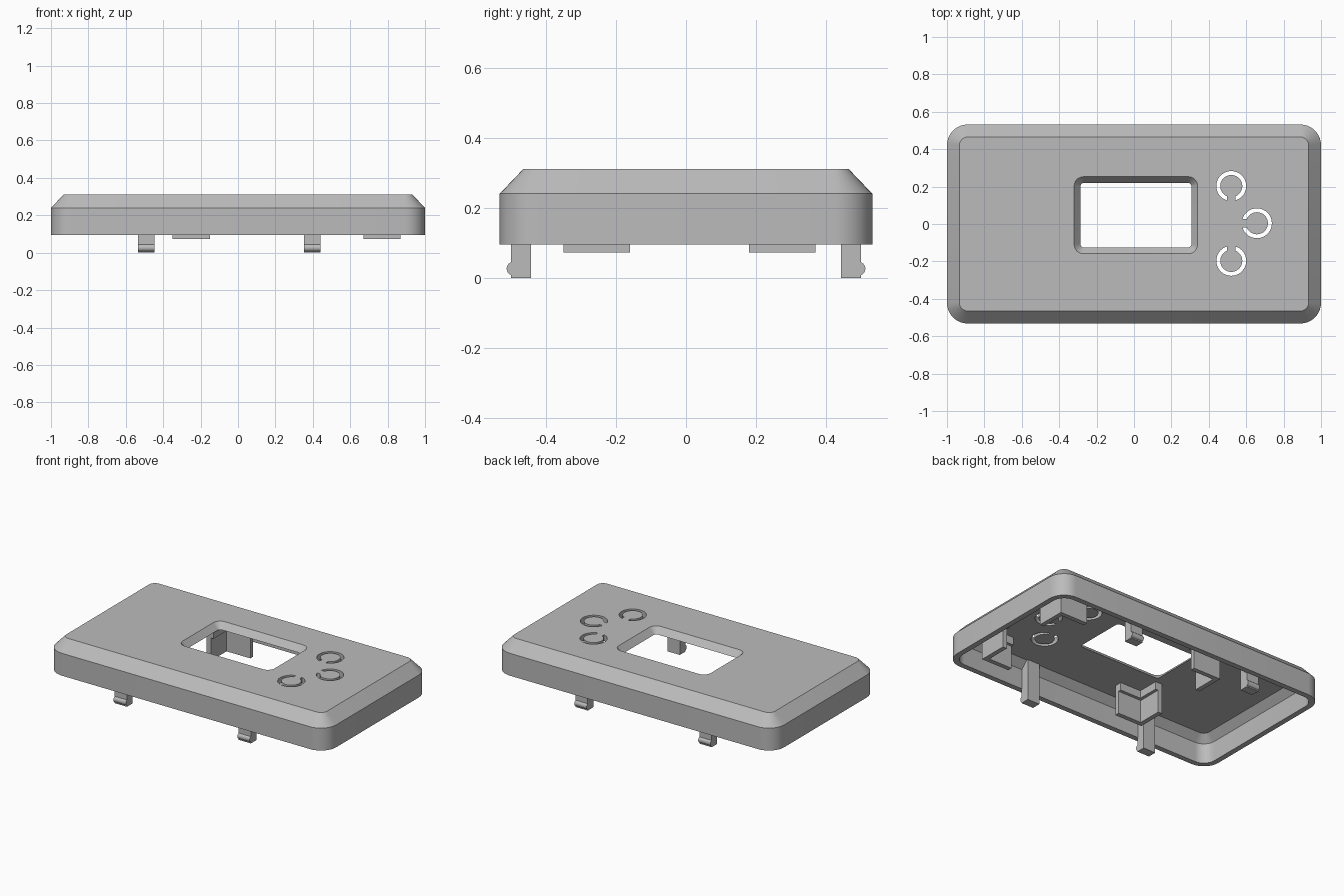
import bpy
import bmesh
from math import sin, cos, pi, asin, radians

if "Cube" in bpy.data.objects:
    bpy.data.objects.remove(bpy.data.objects["Cube"])

grey = bpy.data.materials.new("matte grey plastic")
grey.use_nodes = True
colour = (0.5, 0.5, 0.5, 1)
grey.diffuse_color = colour
grey.node_tree.nodes["Principled BSDF"].inputs["Base Color"].default_value = colour


def make_object(name, bm):
    bmesh.ops.recalc_face_normals(bm, faces=bm.faces)
    mesh = bpy.data.meshes.new(name)
    bm.to_mesh(mesh)
    bm.free()
    mesh.materials.append(grey)
    obj = bpy.data.objects.new(name, mesh)
    bpy.context.collection.objects.link(obj)
    return obj


def smooth(obj):
    bpy.ops.object.select_all(action="DESELECT")
    obj.select_set(True)
    bpy.context.view_layer.objects.active = obj
    bpy.ops.object.shade_smooth_by_angle(angle=radians(25))


def rounded_rect(cx, cy, hx, hy, r, z, steps=8):
    """Points of a rounded rectangle, anticlockwise."""
    points = []
    for q, (sx, sy) in enumerate([(1, 1), (-1, 1), (-1, -1), (1, -1)]):
        for i in range(steps + 1):
            a = (q + i / steps) * pi / 2
            points.append((cx + sx * (hx - r) + r * cos(a),
                           cy + sy * (hy - r) + r * sin(a), z))
    return points


def closed_loft(bm, rings, closed_ring=True):
    """Join each ring to the next, and the last to the first."""
    loops = [[bm.verts.new(p) for p in ring] for ring in rings]
    n = len(loops[0])
    for a, b in zip(loops, loops[1:] + loops[:1]):
        for i in range(n if closed_ring else n - 1):
            j = (i + 1) % n
            bm.faces.new((a[i], a[j], b[j], b[i]))
    if not closed_ring:
        bm.faces.new([loop[0] for loop in loops])
        bm.faces.new([loop[-1] for loop in reversed(loops)])


def extrude_outline(name, outline, z0, z1):
    bm = bmesh.new()
    face = bm.faces.new([bm.verts.new((x, y, z0)) for x, y in outline])
    top = bmesh.ops.extrude_face_region(bm, geom=[face])
    for v in top["geom"]:
        if isinstance(v, bmesh.types.BMVert):
            v.co.z = z1
    return make_object(name, bm)


# Hollow cover with a bevelled window
WX, WY = 0.01, 0.047
ROOF = 0.27
bm = bmesh.new()
closed_loft(bm, [
    rounded_rect(0, 0, 1, 0.532, 0.11, 0.095),
    rounded_rect(0, 0, 1, 0.532, 0.11, 0.24),
    rounded_rect(0, 0, 0.933, 0.465, 0.043, 0.31),
    rounded_rect(WX, WY, 0.33, 0.206, 0.05, 0.31),
    rounded_rect(WX, WY, 0.297, 0.173, 0.02, ROOF),
    rounded_rect(0, 0, 0.92, 0.452, 0.04, ROOF),
    rounded_rect(0, 0, 0.965, 0.497, 0.08, 0.225),
    rounded_rect(0, 0, 0.965, 0.497, 0.08, 0.095),
])
cover = make_object("cover", bm)

# C-shaped slots that leave sprung push buttons
for x, y, facing in [(0.52, 0.203, -pi / 2), (0.657, 0.004, pi), (0.52, -0.197, pi / 2)]:
    rings = []
    for r, z in [(0.08, 0.2), (0.08, 0.4), (0.059, 0.4), (0.059, 0.2)]:
        gap = asin(0.022 / r)
        angles = [facing + gap + (2 * pi - 2 * gap) * i / 40 for i in range(41)]
        rings.append([(x + r * cos(a), y + r * sin(a), z) for a in angles])
    bm = bmesh.new()
    closed_loft(bm, rings, closed_ring=False)
    cutter = make_object("slot_cutter", bm)
    cutter.hide_render = True
    cut = cover.modifiers.new("slot", "BOOLEAN")
    cut.operation = "DIFFERENCE"
    cut.solver = "EXACT"
    cut.object = cutter
    bpy.context.view_layer.objects.active = cover
    bpy.ops.object.modifier_apply(modifier=cut.name)
    bpy.data.objects.remove(cutter)
smooth(cover)


# L-shaped corner brackets, each with a thicker ledge near the roof
def bracket(name, x, y, sx, sy, t, z0):
    corners = [(0, 0), (0.2, 0), (0.2, t), (t, t), (t, 0.19), (0, 0.19)]
    extrude_outline(name, [(x + sx * u, y + sy * v) for u, v in corners], z0, ROOF + 0.005)


for x, sx, side in [(-0.35, 1, "right"), (0.87, -1, "left")]:
    for y, sy, end in [(-0.35, 1, "front"), (0.37, -1, "back")]:
        bracket(f"{end}_{side}_bracket", x, y, sx, sy, 0.03, 0.072)
        bracket(f"{end}_{side}_ledge", x, y, sx, sy, 0.05, 0.22)

# Snap clips with a rounded bead on the outside
for x, side in [(-0.49, "right"), (0.398, "left")]:
    for s, end in [(-1, "front"), (1, "back")]:
        bead = [(0.492 + 0.02 * cos(a), 0.026 + 0.02 * sin(a))
                for a in [radians(-66 + 12 * i) for i in range(12)]]
        profile = [(0.443, 0), (0.5, 0)] + bead + [(0.5, ROOF - 0.005), (0.443, ROOF + 0.005)]
        bm = bmesh.new()
        face = bm.faces.new([bm.verts.new((x - 0.044, s * y, z)) for y, z in profile])
        new = bmesh.ops.extrude_face_region(bm, geom=[face])
        verts = [v for v in new["geom"] if isinstance(v, bmesh.types.BMVert)]
        bmesh.ops.translate(bm, verts=verts, vec=(0.088, 0, 0))
        smooth(make_object(f"{end}_{side}_clip", bm))
